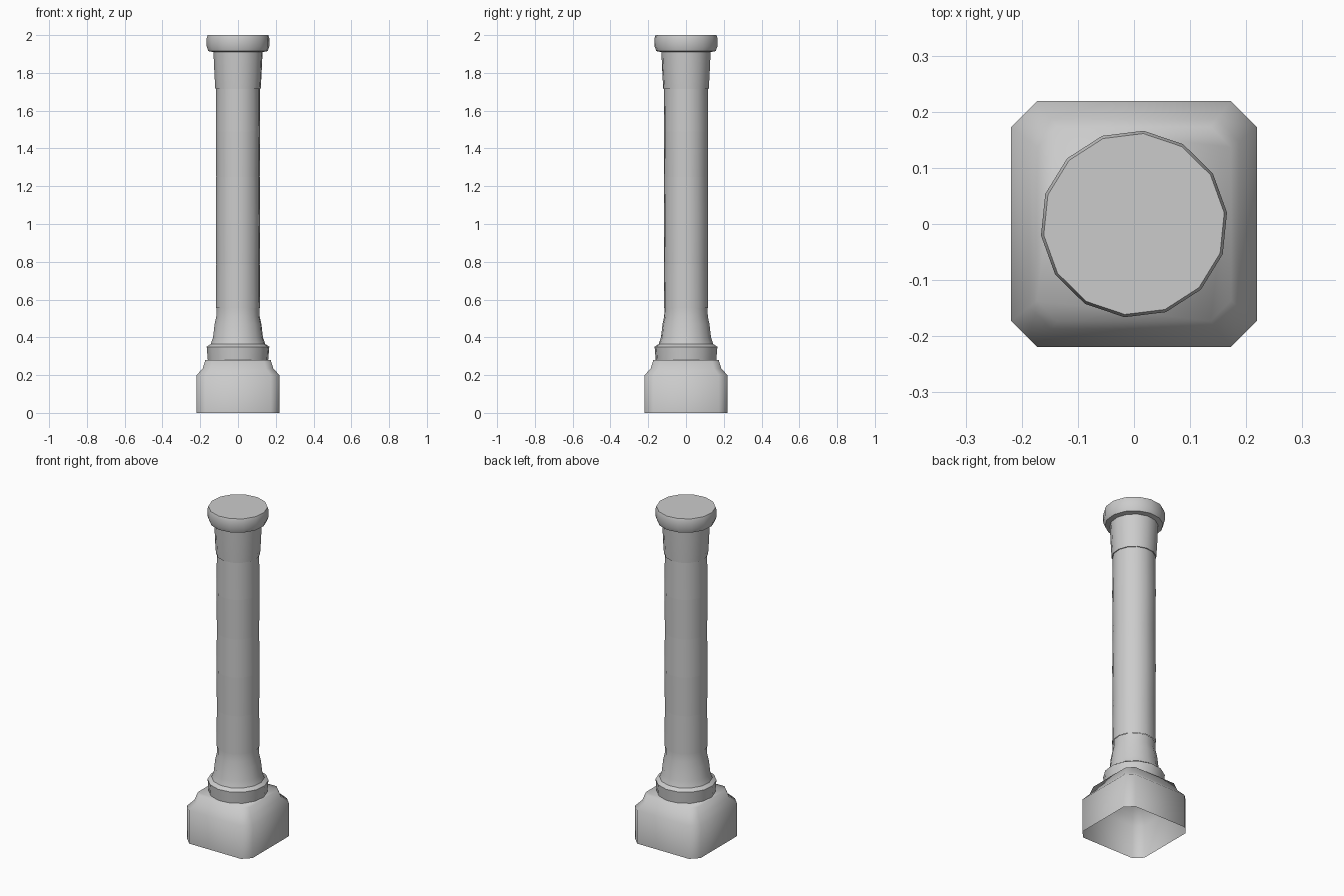
import bpy, bmesh
from math import cos, sin, tau, radians

cube = bpy.data.objects.get("Cube")
if cube:
    bpy.data.objects.remove(cube, do_unlink=True)

stone = bpy.data.materials.new("pale stone")
stone.use_nodes = True
stone.diffuse_color = (0.6, 0.6, 0.6, 1)
stone.node_tree.nodes["Principled BSDF"].inputs["Base Color"].default_value = (0.6, 0.6, 0.6, 1)


def round_ring(r, z, sides=14):
    return [(r * cos(tau * i / sides + radians(7)),
             r * sin(tau * i / sides + radians(7)), z) for i in range(sides)]


def block_ring(h, z):
    # Square outline with cut corners
    c = h * 0.79
    return [(h, -c, z), (h, c, z), (c, h, z), (-c, h, z),
            (-h, c, z), (-h, -c, z), (-c, -h, z), (c, -h, z)]


def loft(name, ring, profile, cap_top=False, smooth_angle=50):
    bm = bmesh.new()
    rings = [[bm.verts.new(p) for p in ring(r, z)] for r, z in profile]
    n = len(rings[0])
    for low, high in zip(rings, rings[1:]):
        for i in range(n):
            j = (i + 1) % n
            bm.faces.new((low[i], low[j], high[j], high[i]))
    if cap_top:
        bm.faces.new(rings[-1])
    mesh = bpy.data.meshes.new(name)
    bm.to_mesh(mesh)
    bm.free()
    mesh.materials.append(stone)
    obj = bpy.data.objects.new(name, mesh)
    bpy.context.collection.objects.link(obj)
    bpy.ops.object.select_all(action="DESELECT")
    obj.select_set(True)
    bpy.context.view_layer.objects.active = obj
    bpy.ops.object.shade_smooth_by_angle(angle=radians(smooth_angle))
    return obj


# Hollow square plinth with a stepped shoulder
loft("plinth", block_ring,
     [(0.219, 0), (0.219, 0.2), (0.187, 0.235), (0.173, 0.28)], True, 80)

# Flared foot of the column
loft("foot_ring", round_ring, [(0.161, 0.279), (0.167, 0.35), (0.145, 0.365)])
loft("foot_flare", round_ring,
     [(0.145, 0.365), (0.133, 0.4), (0.125, 0.47), (0.116, 0.51), (0.115, 0.555)])

# Stacked shaft drums, alternately a touch wider at the top
joints = [0.555, 0.785, 1.02, 1.25, 1.49, 1.715]
for k, (low, high) in enumerate(zip(joints, joints[1:])):
    radii = (0.116, 0.118) if k % 2 else (0.118, 0.116)
    loft(f"shaft_drum_{k + 1}", round_ring, [(radii[0], low), (radii[1], high)])

# Capital and its top slab
loft("capital", round_ring,
     [(0.115, 1.715), (0.121, 1.715), (0.125, 1.78), (0.131, 1.91)])
loft("top_slab", round_ring,
     [(0.13, 1.91), (0.158, 1.915), (0.167, 1.94), (0.167, 1.985), (0.162, 2.0)], True)
